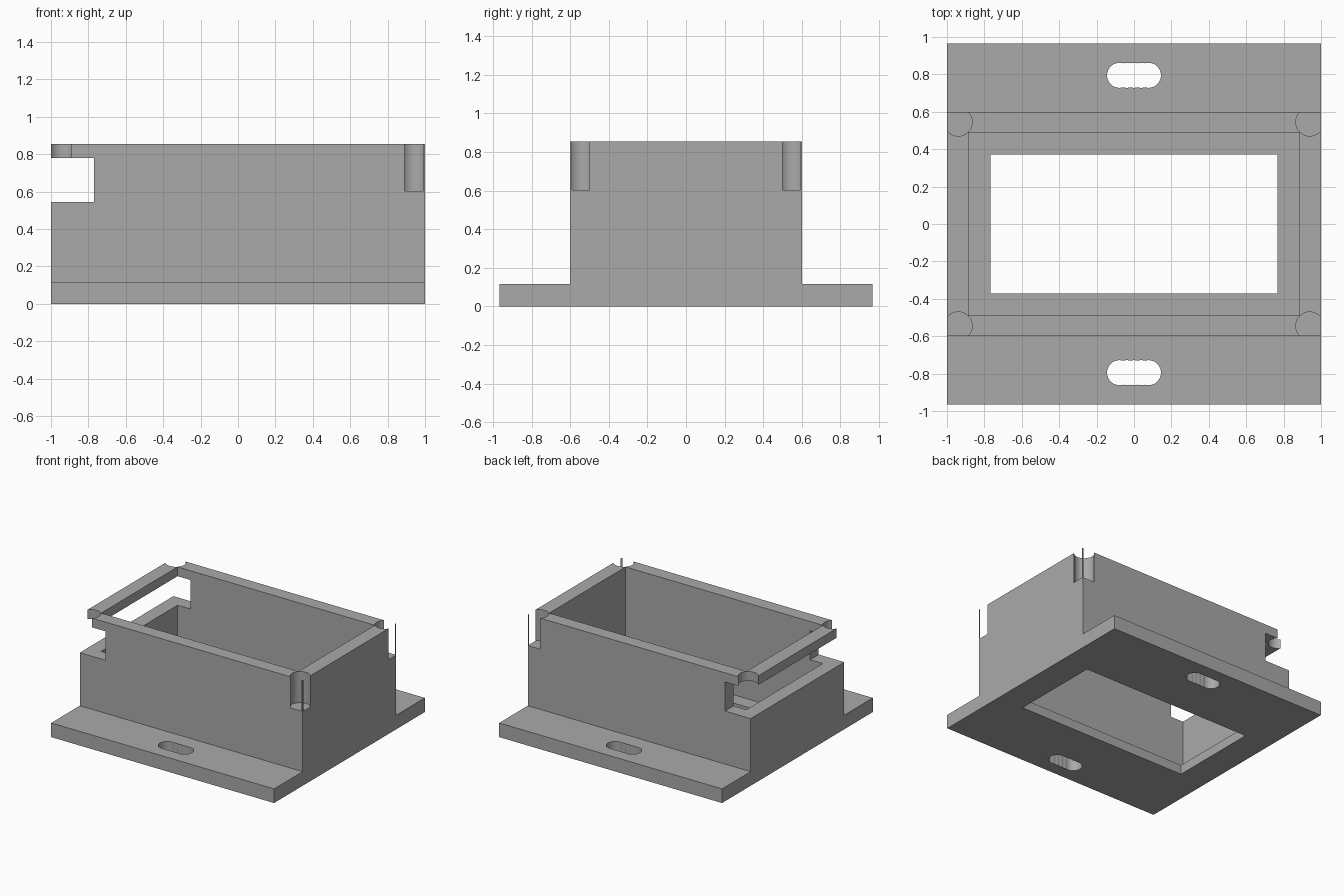
import bpy
import bmesh
import math
from mathutils import Matrix, Vector

old = bpy.data.objects.get("Cube")
if old:
    bpy.data.objects.remove(old, do_unlink=True)

HALF_Y, FLANGE_Y, HEIGHT = 0.60, 0.966, 0.855
PLATE, FLOOR, WALL = 0.115, 0.077, 0.115
HOLE_R, SLOT_R = 0.075, 0.067

grey = bpy.data.materials.new("plain_grey")
grey.use_nodes = True
grey.diffuse_color = (0.4, 0.4, 0.4, 1)
grey.node_tree.nodes["Principled BSDF"].inputs["Base Color"].default_value = grey.diffuse_color


def make_object(name, bm):
    bmesh.ops.recalc_face_normals(bm, faces=bm.faces)
    mesh = bpy.data.meshes.new(name)
    bm.to_mesh(mesh)
    bm.free()
    obj = bpy.data.objects.new(name, mesh)
    bpy.context.collection.objects.link(obj)
    return obj


def box(name, low, high):
    low, high = Vector(low), Vector(high)
    bm = bmesh.new()
    bmesh.ops.create_cube(bm, size=1, matrix=Matrix.Translation((low + high) / 2)
                          @ Matrix.Diagonal((*(high - low), 1)))
    return make_object(name, bm)


def cylinder(name, x, y, low, high, radius):
    bm = bmesh.new()
    bmesh.ops.create_cone(bm, cap_ends=True, segments=40, radius1=radius, radius2=radius,
                          depth=high - low, matrix=Matrix.Translation((x, y, (low + high) / 2)))
    return make_object(name, bm)


def cut(target, cutter):
    mod = target.modifiers.new("cut", 'BOOLEAN')
    mod.operation, mod.solver, mod.object = 'DIFFERENCE', 'EXACT', cutter
    cutter.hide_render = True
    bpy.context.view_layer.objects.active = target
    bpy.ops.object.modifier_apply(modifier=mod.name)
    bpy.data.objects.remove(cutter, do_unlink=True)


# Flanged housing: stepped cross-section swept along x
half = [(FLANGE_Y, 0), (FLANGE_Y, PLATE), (HALF_Y, PLATE), (HALF_Y, HEIGHT)]
section = half + [(-y, z) for y, z in reversed(half)]
bm = bmesh.new()
face = bm.faces.new([bm.verts.new((-1, y, z)) for y, z in section])
swept = bmesh.ops.extrude_face_region(bm, geom=[face])
bmesh.ops.translate(bm, vec=(2, 0, 0),
                    verts=[v for v in swept["geom"] if isinstance(v, bmesh.types.BMVert)])
housing = make_object("flanged_housing", bm)
housing.data.materials.append(grey)

# Cavity and the smaller window through the floor
cx, cy = 1 - WALL, HALF_Y - WALL + 0.005
cut(housing, box("cavity", (-cx, -cy, FLOOR), (cx, cy, 1)))
cut(housing, box("floor_window", (-0.767, -0.372, -0.1), (0.767, 0.372, 0.2)))

# Slot across the right-hand end, leaving a top rail
cut(housing, box("end_slot", (-1.1, -0.8, 0.545), (-0.77, 0.8, 0.78)))

# Corner screw holes, open to the outside faces
for sx in (-1, 1):
    for sy in (-1, 1):
        x, y = sx * 0.94, sy * 0.545
        cut(housing, cylinder("screw_hole", x, y, 0.603, 1, HOLE_R))
        if sx < 0:
            # Clear the loose corner beside the rail
            cut(housing, box("corner_trim", (-1.1, min(y, sy * 0.7), 0.7),
                             (x, max(y, sy * 0.7), 1)))

# Scalloped mounting slots in the flanges
for sy in (-1, 1):
    for i in range(-2, 3):
        cut(housing, cylinder("mounting_slot", i * 0.0385, sy * 0.795, -0.1, 0.3, SLOT_R))

# Smooth the round walls, keep the corners crisp
bpy.ops.object.select_all(action='DESELECT')
housing.select_set(True)
bpy.context.view_layer.objects.active = housing
bpy.ops.object.shade_smooth_by_angle(angle=math.radians(20))
